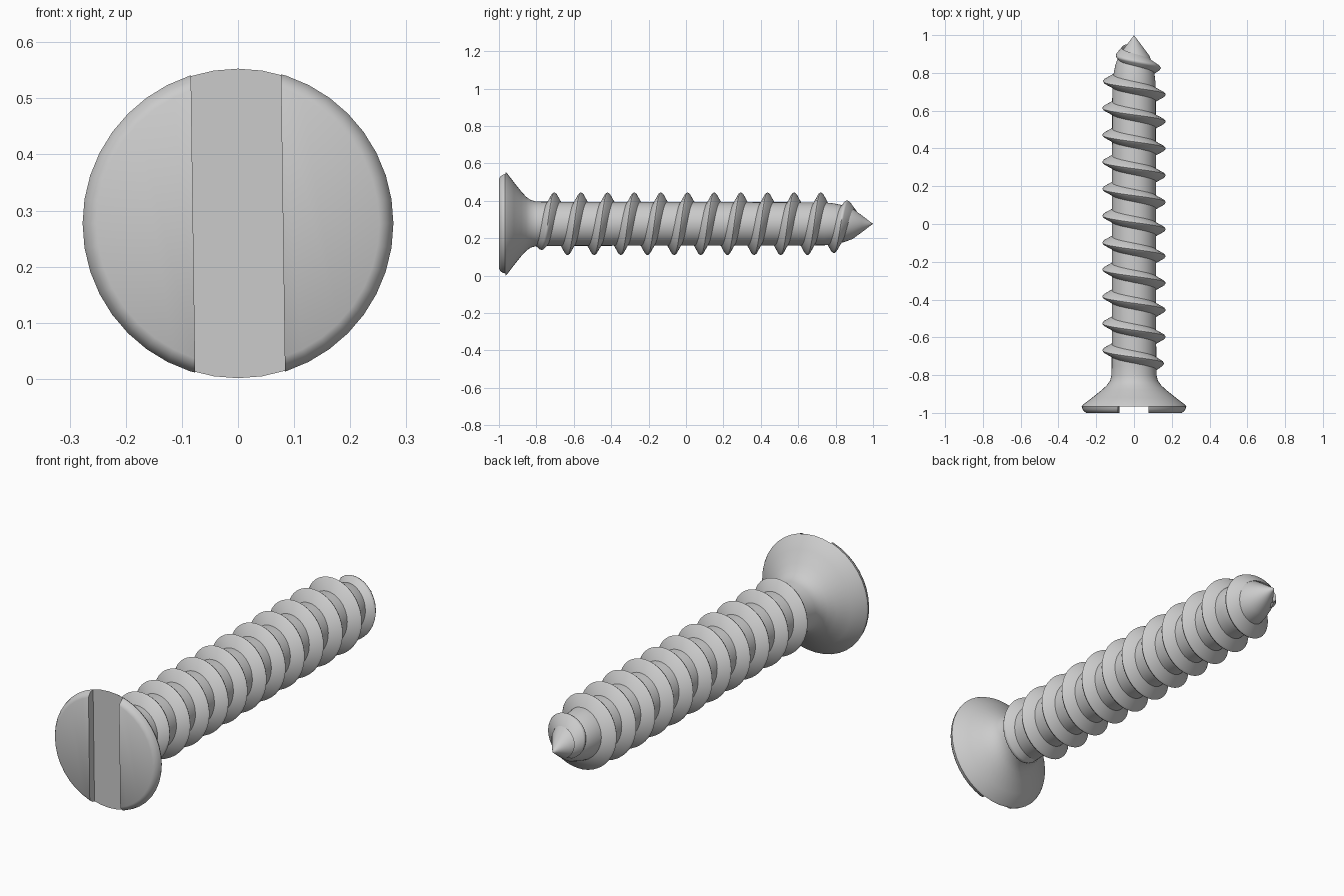
import bpy, bmesh, math

if "Cube" in bpy.data.objects:
    bpy.data.objects.remove(bpy.data.objects["Cube"])

AXIS_Z = 0.277
SIDES = 40
PITCH = 0.1425

# Half outline of head, shank and tip: (y, radius)
PROFILE = [(-1, 0), (-1, 0.252), (-0.993, 0.264), (-0.981, 0.273), (-0.967, 0.277),
           (-0.957, 0.271), (-0.92, 0.222), (-0.88, 0.172), (-0.855, 0.145), (-0.83, 0.127),
           (-0.80, 0.119), (-0.75, 0.118), (0.74, 0.115), (0.79, 0.109), (0.84, 0.099),
           (0.89, 0.082), (0.94, 0.045), (0.985, 0.011), (1, 0)]
# Crest radius of the thread along the screw
CREST = [(-0.80, 0.105), (-0.77, 0.145), (-0.72, 0.168), (0.74, 0.168),
         (0.79, 0.158), (0.83, 0.141), (0.88, 0.118), (0.915, 0.068)]


def lerp_table(table, y):
    for (a, ra), (b, rb) in zip(table, table[1:]):
        if a < b and a <= y <= b:
            return ra + (rb - ra) * (y - a) / (b - a)
    return table[-1][1] if y > table[-1][0] else table[0][1]


def point(angle, y, r):
    return (r * math.cos(angle), y, AXIS_Z + r * math.sin(angle))


def finish(name, bm):
    bmesh.ops.recalc_face_normals(bm, faces=bm.faces)
    mesh = bpy.data.meshes.new(name)
    bm.to_mesh(mesh)
    bm.free()
    obj = bpy.data.objects.new(name, mesh)
    bpy.context.collection.objects.link(obj)
    return obj


def smooth(obj, degrees):
    bpy.ops.object.select_all(action='DESELECT')
    obj.select_set(True)
    bpy.context.view_layer.objects.active = obj
    bpy.ops.object.shade_smooth_by_angle(angle=math.radians(degrees))


# Screw body: head, shank and tip as one turned shape
bm = bmesh.new()
rings = [[bm.verts.new(point(2 * math.pi * i / SIDES, y, r)) for i in range(SIDES)]
         for y, r in PROFILE[1:-1]]
for a, b in zip(rings, rings[1:]):
    for i in range(SIDES):
        j = (i + 1) % SIDES
        bm.faces.new((a[i], a[j], b[j], b[i]))
bm.faces.new(rings[0])
tip = bm.verts.new((0, 1, AXIS_Z))
for i in range(SIDES):
    bm.faces.new((rings[-1][i], rings[-1][(i + 1) % SIDES], tip))
body = finish("screw_body", bm)

# Driver slot cut across the head
bpy.ops.mesh.primitive_cube_add(size=1, location=(0, -1.015, AXIS_Z),
                                rotation=(0, -0.014, 0))
cutter = bpy.context.object
cutter.name = "slot_cutter"
cutter.scale = (0.16, 0.1, 0.8)
cutter.hide_render = True
cut = body.modifiers.new("slot", 'BOOLEAN')
cut.operation = 'DIFFERENCE'
cut.solver = 'EXACT'
cut.object = cutter
bpy.context.view_layer.objects.active = body
bpy.ops.object.modifier_apply(modifier=cut.name)
bpy.data.objects.remove(cutter)
smooth(body, 35)

# Thread: a ridge swept along a helix, fading out at both ends
bm = bmesh.new()
y_start, y_end = -0.80, 0.915
steps = int((y_end - y_start) / PITCH * SIDES)
sections = []
for s in range(steps + 1):
    y = y_start + (y_end - y_start) * s / steps
    angle = (y + 0.74) / PITCH * 2 * math.pi
    root = max(lerp_table(PROFILE, y) - 0.012, 0.02)
    crest = max(lerp_table(CREST, y), root + 0.002)
    # (offset along the screw, height fraction)
    shape = [(-0.039, 0), (-0.009, 0.9), (0, 1), (0.009, 0.9), (0.039, 0)]
    sections.append([bm.verts.new(point(angle, y + dy, root + (crest - root) * h))
                     for dy, h in shape])
for a, b in zip(sections, sections[1:]):
    for i in range(5):
        j = (i + 1) % 5
        bm.faces.new((a[i], a[j], b[j], b[i]))
bm.faces.new(sections[0])
bm.faces.new(sections[-1])
thread = finish("screw_thread", bm)
smooth(thread, 60)
